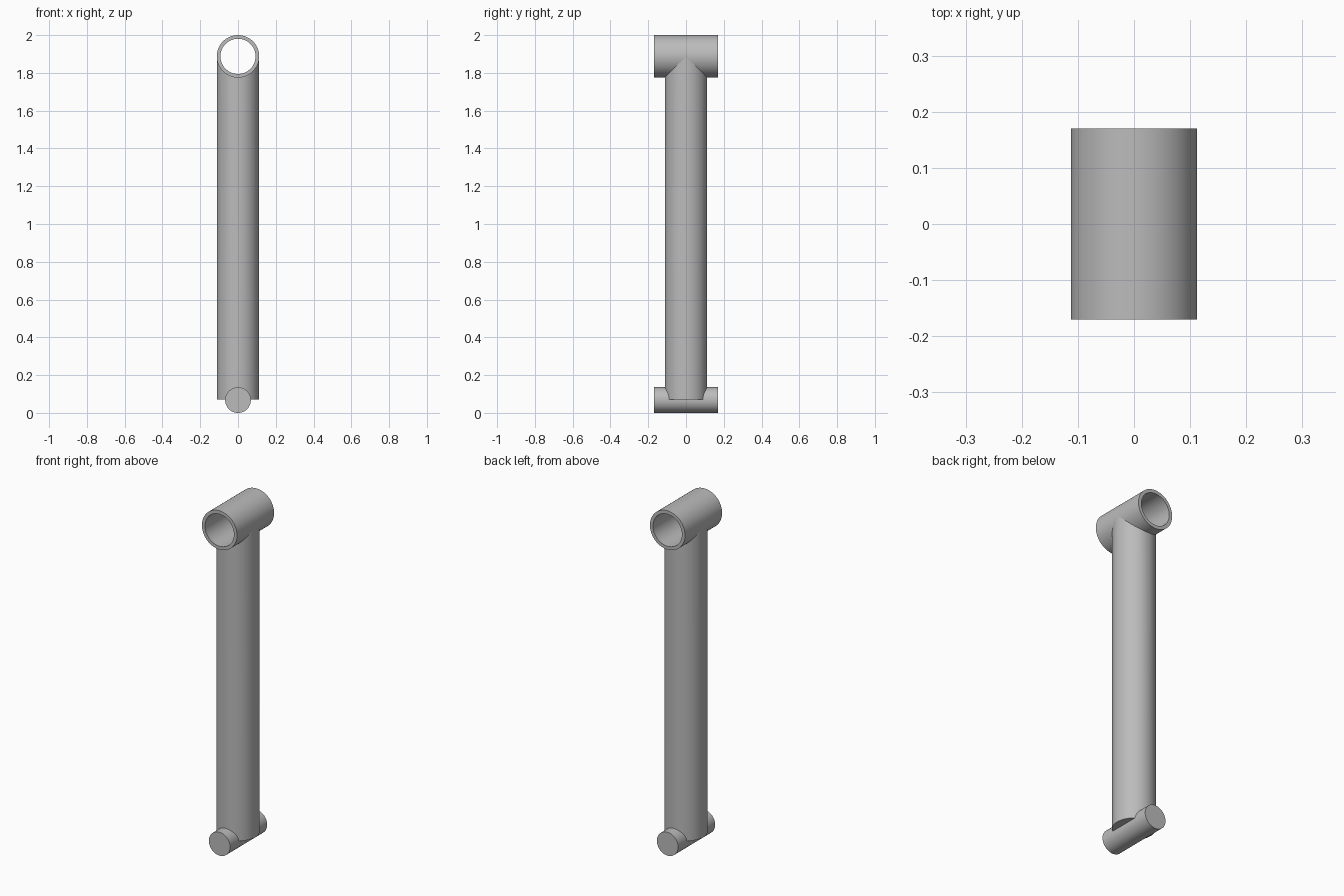
import bpy
import math

cube = bpy.data.objects.get("Cube")
if cube:
    bpy.data.objects.remove(cube, do_unlink=True)

# One plain grey for the whole rod
GREY = (0.5, 0.5, 0.5, 1.0)
metal = bpy.data.materials.new("plain grey")
metal.use_nodes = True
metal.diffuse_color = GREY
metal.node_tree.nodes["Principled BSDF"].inputs["Base Color"].default_value = GREY

RING_R, BORE_R, PIN_R = 0.1125, 0.093, 0.068
LENGTH = 0.34
RING_Z = 2 - RING_R


def cylinder(name, radius, depth, z, lying=True):
    """Cylinder centred at height z, along y when lying, else upright."""
    bpy.ops.mesh.primitive_cylinder_add(
        vertices=64, radius=radius, depth=depth, location=(0, 0, z),
        rotation=(math.pi / 2 if lying else 0, 0, 0))
    obj = bpy.context.object
    obj.name = name
    obj.data.materials.append(metal)
    return obj


def subtract(target, cutter):
    """Cut one solid out of another and keep the cutter hidden."""
    mod = target.modifiers.new("cut", 'BOOLEAN')
    mod.operation = 'DIFFERENCE'
    mod.solver = 'EXACT'
    mod.object = cutter
    bpy.ops.object.select_all(action='DESELECT')
    target.select_set(True)
    bpy.context.view_layer.objects.active = target
    bpy.ops.object.modifier_apply(modifier=mod.name)


# Open ring at the top
ring = cylinder("top_ring", RING_R, LENGTH, RING_Z)
bore = cylinder("bore_cutter", BORE_R, 1, RING_Z)
subtract(ring, bore)

# Upright shaft, its top saddled so that it ends inside the ring wall
BOTTOM = PIN_R + 0.004
shaft = cylinder("shaft", RING_R - 0.0002, RING_Z - BOTTOM,
                 (RING_Z + BOTTOM) / 2, lying=False)
saddle = cylinder("saddle_cutter", (RING_R + BORE_R) / 2, 1, RING_Z)
subtract(shaft, saddle)

# Solid cross pin at the foot
pin = cylinder("bottom_pin", PIN_R, LENGTH, PIN_R)

for helper in (bore, saddle):
    bpy.data.objects.remove(helper, do_unlink=True)

# Smooth sides with crisp rims
for part in (ring, shaft, pin):
    bpy.ops.object.select_all(action='DESELECT')
    part.select_set(True)
    bpy.context.view_layer.objects.active = part
    bpy.ops.object.shade_smooth_by_angle(angle=math.radians(30))
